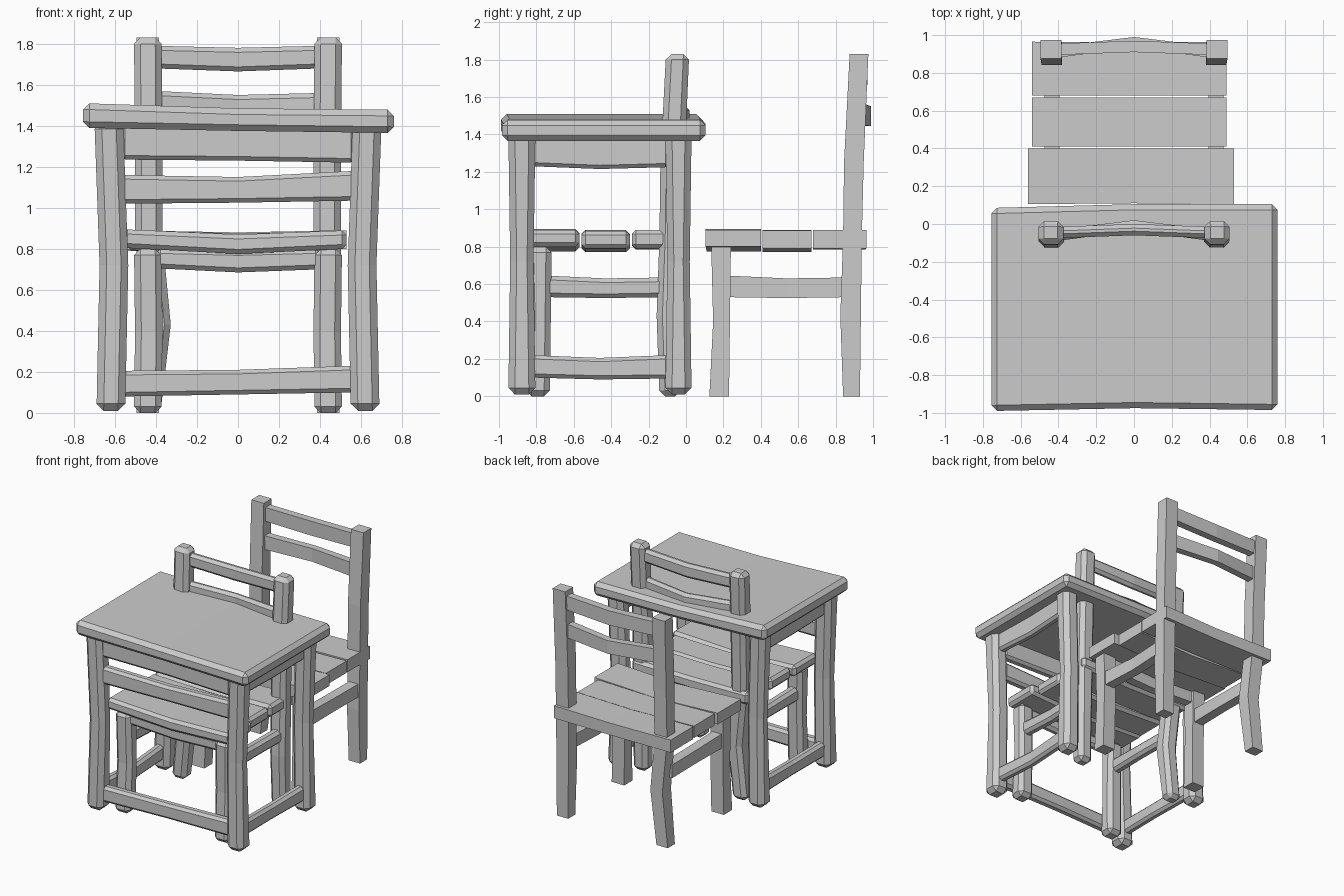
import bpy, bmesh
from mathutils import Vector

if "Cube" in bpy.data.objects:
    bpy.data.objects.remove(bpy.data.objects["Cube"])


def beam(name, axis, stations, bevel=0.0):
    """Loft a rectangular bar along an axis.
    Each station: (position along axis, a min, a max, b min, b max),
    where a, b are the remaining axes in x, y, z order."""
    ia, ib = [i for i in range(3) if i != axis]
    bm = bmesh.new()
    rings = []
    for p, a0, a1, b0, b1 in stations:
        ring = []
        for a, b in ((a0, b0), (a1, b0), (a1, b1), (a0, b1)):
            co = Vector()
            co[axis], co[ia], co[ib] = p, a, b
            ring.append(bm.verts.new(co))
        rings.append(ring)
    for r, s in zip(rings, rings[1:]):
        for i in range(4):
            j = (i + 1) % 4
            bm.faces.new((r[i], r[j], s[j], s[i]))
    bm.faces.new(rings[0])
    bm.faces.new(rings[-1])
    bmesh.ops.recalc_face_normals(bm, faces=bm.faces)
    mesh = bpy.data.meshes.new(name)
    bm.to_mesh(mesh)
    bm.free()
    ob = bpy.data.objects.new(name, mesh)
    bpy.context.collection.objects.link(ob)
    if bevel:
        m = ob.modifiers.new("chamfer", 'BEVEL')
        m.width, m.segments = bevel, 1
        m.limit_method, m.angle_limit = 'ANGLE', 0.7
    return ob


def span(s, lo, hi):
    """Interval lo..hi, mirrored to the side given by s."""
    return (lo, hi) if s > 0 else (-hi, -lo)


def chair(label, dy, g, bev):
    """g thickens the bars, bev chamfers them."""
    obs = []

    def part(name, axis, st, bv=bev):
        obs.append(beam(f"{label}_{name}", axis, st, bv))

    # legs and back posts
    for s, side in ((1, "right"), (-1, "left")):
        bend = 0.045 if s < 0 else 0.0
        part(f"front_leg_{side}", 2, [
            (0, *span(s, .385 - g, .495 + g), .125 - g, .23 + g),
            (.4, *span(s, .38 - g, .49 + g), .145 - g, .235 + g),
            (.8, *span(s, .385 - g, .495 + g), .135 - g, .24 + g)], bev * 1.4)
        part(f"back_post_{side}", 2, [
            (0, *span(s, .39 - g, .49 + g), .84 - g, .93 + g),
            (.43, *span(s, .385 - g - bend, .49 + g - bend), .825 - g, .935 + g),
            (.85, *span(s, .38 - g, .49 + g), .84 - g, .94 + g),
            (1.25, *span(s, .38 - g, .49 + g), .845 - g, .95 + g),
            (1.83, *span(s, .385 - g, .495 + g), .875 - g, .975 + g)], bev * 1.4)
        # side stretcher between the legs
        part(f"side_stretcher_{side}", 1, [
            (.22, *span(s, .40, .48), .53, .645),
            (.54, *span(s, .39, .47), .525, .63),
            (.86, *span(s, .40, .48), .53, .635)])
    # seat planks
    part("seat_front_plank", 0, [
        (-.56, .105, .40, .805, .895), (0, .11, .40, .775, .87),
        (.53, .105, .40, .80, .89)])
    part("seat_middle_plank", 0, [
        (-.54, .41, .67, .795, .89), (0, .41, .67, .77, .875),
        (.49, .41, .67, .79, .885)])
    part("seat_back_plank", 0, [
        (-.54, .68, .965, .79, .89), (0, .68, .96, .785, .88),
        (.49, .68, .965, .79, .89)])
    # rail under the seat front
    part("front_rail", 0, [
        (-.40, .15, .22, .705, .80), (0, .15, .22, .685, .79),
        (.40, .15, .22, .70, .80)])
    # back slats
    part("upper_back_slat", 0, [
        (-.41, .895, .955, 1.68, 1.79), (0, .91, .97, 1.665, 1.78),
        (.41, .895, .955, 1.68, 1.79)])
    part("lower_back_slat", 0, [
        (-.41, .88, .94, 1.46, 1.57), (0, .935, .99, 1.445, 1.55),
        (.41, .88, .94, 1.45, 1.56)])
    for ob in obs:
        ob.location.y = dy


chair("rear_chair", 0, 0, 0)
chair("tucked_chair", -.97, .012, .022)

# table legs
for s, side in ((1, "right"), (-1, "left")):
    for end, y0, y1 in (("front", -.95, -.805), ("back", -.11, .03)):
        beam(f"table_{end}_leg_{side}", 2, [
            (.01, *span(s, .55, .69), y0, y1),
            (.72, *span(s, .535, .675), y0 + .01, y1 - .01),
            (1.42, *span(s, .56, .70), y0, y1)], .035)
    # side apron and side foot rail
    beam(f"table_side_apron_{side}", 1, [
        (-.83, *span(s, .585, .655), 1.23, 1.41),
        (-.46, *span(s, .575, .645), 1.215, 1.41),
        (-.09, *span(s, .585, .655), 1.225, 1.41)], .02)
    beam(f"table_side_foot_rail_{side}", 1, [
        (-.83, *span(s, .585, .655), .10, .22),
        (-.46, *span(s, .57, .64), .09, .205),
        (-.09, *span(s, .585, .655), .095, .22)], .02)

# front rails of the table
for name, l0, l1, m0, m1, r0, r1 in (
        ("apron", 1.235, 1.42, 1.23, 1.41, 1.22, 1.39),
        ("middle_rail", 1.02, 1.16, 1.025, 1.15, 1.035, 1.18),
        ("foot_rail", .08, .205, .09, .21, .10, .23)):
    beam(f"table_front_{name}", 0, [
        (-.57, -.915, -.84, l0, l1), (0, -.905, -.83, m0, m1),
        (.57, -.915, -.84, r0, r1)], .02)

# slightly tilted, warped table top
top = beam("table_top", 0, [
    (-.755, -.99, .085, 1.39, 1.51),
    (0, -.975, .105, 1.375, 1.485),
    (.76, -.985, .105, 1.365, 1.478)], .03)
